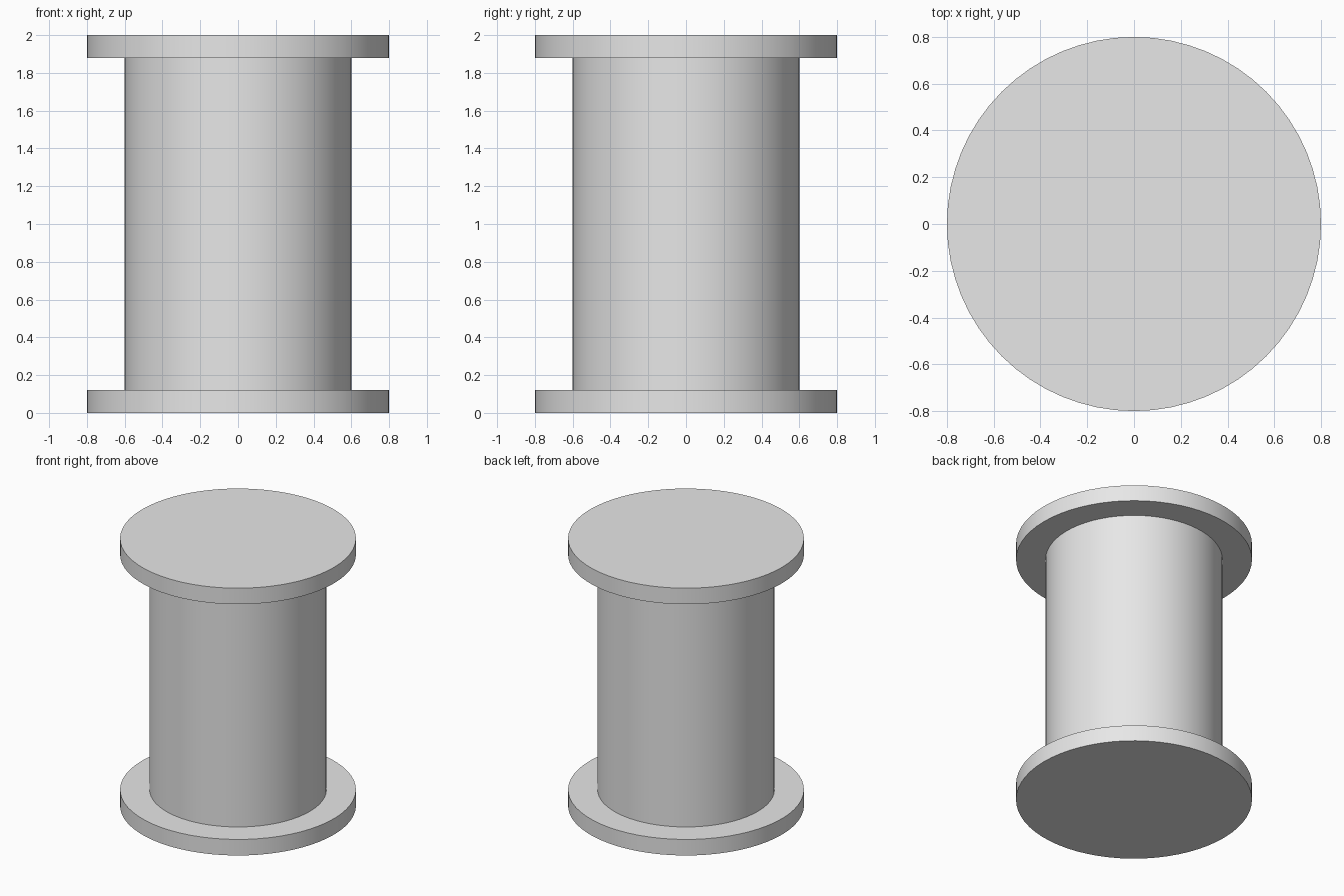
import bpy
import math

SIDES = 64
HEIGHT = 2.0
FLANGE_THICKNESS = 0.12

cube = bpy.data.objects.get("Cube")
if cube:
    bpy.data.objects.remove(cube, do_unlink=True)

# Single plain grey for the whole spool
grey = bpy.data.materials.new("light_grey")
grey.use_nodes = True
colour = (0.8, 0.8, 0.8, 1.0)
grey.diffuse_color = colour
grey.node_tree.nodes["Principled BSDF"].inputs["Base Color"].default_value = colour


def disc(name, radius, bottom, top):
    """Upright cylinder between two heights, smooth sides and crisp rims."""
    bpy.ops.mesh.primitive_cylinder_add(
        vertices=SIDES, radius=radius, depth=top - bottom,
        location=(0, 0, (bottom + top) / 2))
    obj = bpy.context.object
    obj.name = name
    obj.data.materials.append(grey)
    bpy.ops.object.shade_smooth_by_angle(angle=math.radians(30))
    return obj


# Flanges at both ends, joined by the core
disc("bottom_flange", 0.8, 0, FLANGE_THICKNESS)
disc("core", 0.6, FLANGE_THICKNESS, HEIGHT - FLANGE_THICKNESS)
disc("top_flange", 0.8, HEIGHT - FLANGE_THICKNESS, HEIGHT)
